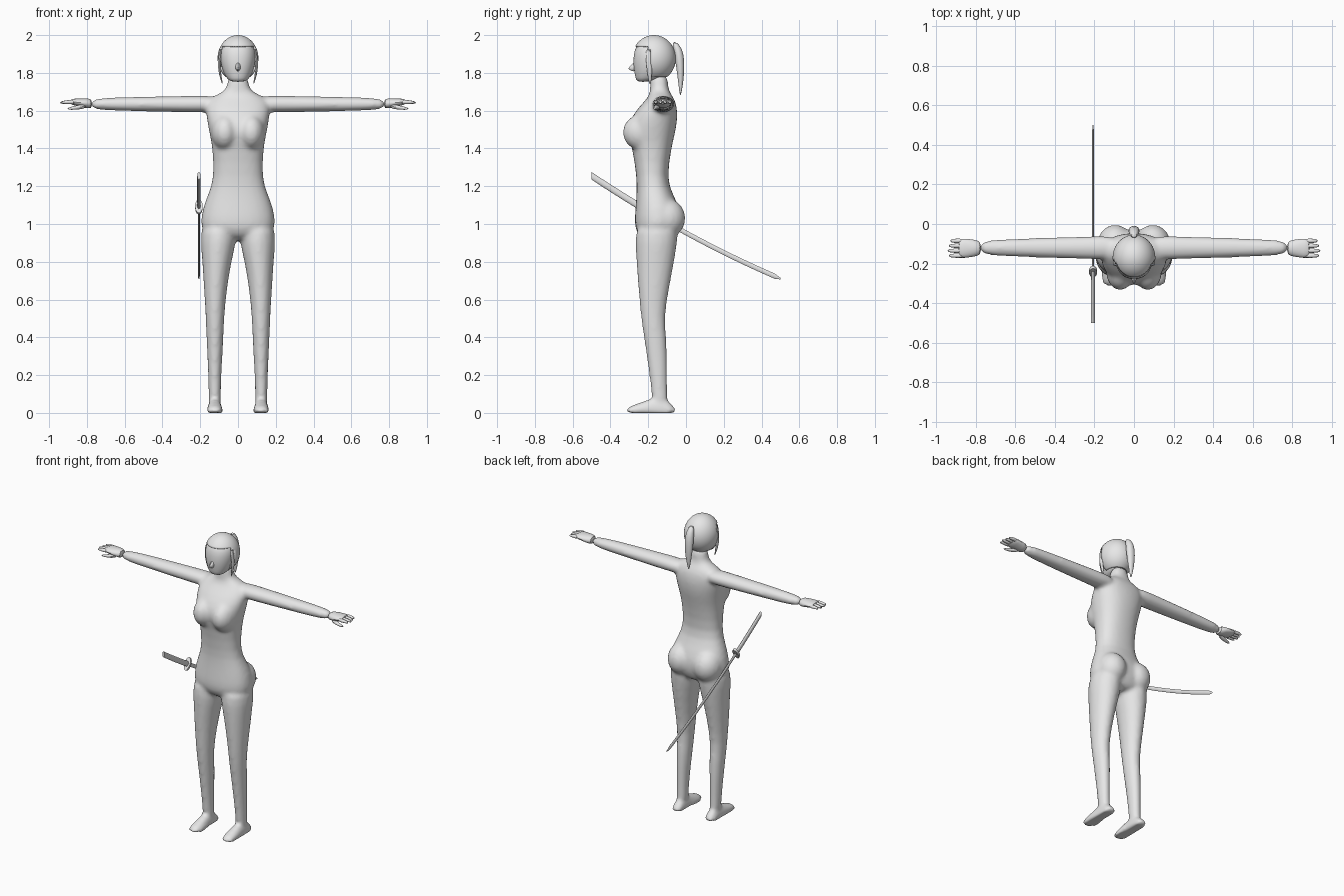
import bpy, bmesh, math
from mathutils import Matrix, Vector

cube = bpy.data.objects.get("Cube")
if cube:
    bpy.data.objects.remove(cube, do_unlink=True)

# One plain grey for everything
grey = bpy.data.materials.new("light_grey")
grey.use_nodes = True
grey.diffuse_color = (0.8, 0.8, 0.8, 1)
grey.node_tree.nodes["Principled BSDF"].inputs["Base Color"].default_value = (0.8, 0.8, 0.8, 1)


def loft(bm, axis, rings, sides=16, power=2.0):
    """Skin rings of (position on axis, centre a, centre b, radius a, radius b)."""
    a, b = [(1, 2), (0, 2), (0, 1)][axis]
    loops = []
    for pos, ca, cb, ra, rb in rings:
        loop = []
        for i in range(sides):
            t = math.tau * i / sides
            c, s = math.cos(t), math.sin(t)
            p = Vector()
            p[axis] = pos
            p[a] = ca + ra * math.copysign(abs(c) ** (2 / power), c)
            p[b] = cb + rb * math.copysign(abs(s) ** (2 / power), s)
            p.z = max(p.z, 0)
            loop.append(bm.verts.new(p))
        loops.append(loop)
    for lo, hi in zip(loops, loops[1:]):
        for i in range(sides):
            j = (i + 1) % sides
            bm.faces.new((lo[i], lo[j], hi[j], hi[i]))
    bm.faces.new(loops[0])
    bm.faces.new(loops[-1])


def upright(rows, x=0):
    """Turn (z, x offset, half width, front y, back y) rows into loft rings."""
    return [(z, x + cx, (f + k) / 2, w, (k - f) / 2) for z, cx, w, f, k in rows]


def ellipsoid(bm, centre, radii, segs=24):
    m = Matrix.Translation(centre) @ Matrix.Diagonal((*radii, 1))
    bmesh.ops.create_uvsphere(bm, u_segments=segs, v_segments=segs, radius=1, matrix=m)


def finish(bm, name, subdivide=0, angle=50):
    bmesh.ops.recalc_face_normals(bm, faces=bm.faces)
    me = bpy.data.meshes.new(name)
    bm.to_mesh(me)
    bm.free()
    me.materials.append(grey)
    ob = bpy.data.objects.new(name, me)
    bpy.context.collection.objects.link(ob)
    bpy.ops.object.select_all(action='DESELECT')
    ob.select_set(True)
    bpy.context.view_layer.objects.active = ob
    bpy.ops.object.shade_smooth_by_angle(angle=math.radians(angle))
    if subdivide:
        ob.modifiers.new("subdivide", 'SUBSURF').levels = subdivide
        ob.modifiers["subdivide"].render_levels = subdivide
    return ob


# Body: torso, legs, feet and arms fused into one skin
body = bmesh.new()
torso = [
    (0.91, 0, 0.09, -0.22, -0.07), (0.95, 0, 0.185, -0.26, -0.045),
    (1.0, 0, 0.2, -0.275, -0.025), (1.08, 0, 0.19, -0.268, -0.03),
    (1.16, 0, 0.158, -0.262, -0.07), (1.24, 0, 0.127, -0.26, -0.103),
    (1.41, 0, 0.136, -0.285, -0.075), (1.47, 0, 0.15, -0.312, -0.06),
    (1.54, 0, 0.163, -0.308, -0.045), (1.62, 0, 0.176, -0.25, -0.045),
    (1.67, 0, 0.15, -0.2, -0.065), (1.695, 0, 0.085, -0.192, -0.085),
    (1.72, 0, 0.056, -0.19, -0.095), (1.8, 0, 0.054, -0.19, -0.095)]
loft(body, 2, upright(torso), 24, 2.3)
leg = [
    (1.02, 0.1, 0.098, -0.268, -0.03), (0.9, 0.104, 0.096, -0.27, -0.045),
    (0.8, 0.112, 0.078, -0.265, -0.06), (0.65, 0.12, 0.061, -0.253, -0.09),
    (0.5, 0.122, 0.049, -0.24, -0.115), (0.39, 0.122, 0.046, -0.222, -0.1),
    (0.2, 0.123, 0.035, -0.195, -0.098), (0.09, 0.123, 0.033, -0.182, -0.098),
    (0.04, 0.123, 0.035, -0.18, -0.09)]
foot = [
    (-0.053, 0.026, 0.02), (-0.075, 0.036, 0.045), (-0.11, 0.037, 0.08),
    (-0.17, 0.038, 0.085), (-0.23, 0.045, 0.06), (-0.29, 0.045, 0.04),
    (-0.317, 0.028, 0.022)]
arm = [
    (0.08, 0.06, 0.04), (0.17, 0.062, 0.046), (0.3, 0.056, 0.044),
    (0.5, 0.051, 0.04), (0.65, 0.044, 0.036), (0.79, 0.037, 0.03)]
for s in (1, -1):
    loft(body, 2, [(z, s * x, (f + k) / 2, w, (k - f) / 2) for z, x, w, f, k in leg])
    loft(body, 1, [(y, s * 0.123, 0, w, h) for y, w, h in foot], power=2.3)
    loft(body, 0, [(s * x, -0.12, 1.635, w, h) for x, w, h in arm])
    ellipsoid(body, (s * 0.07, -0.235, 1.485), (0.072, 0.1, 0.095))
    ellipsoid(body, (s * 0.095, -0.105, 1.03), (0.092, 0.102, 0.105))
ob = finish(body, "body", 1)
remesh = ob.modifiers.new("fuse", 'REMESH')
remesh.mode = 'VOXEL'
remesh.voxel_size = 0.012
remesh.use_smooth_shade = True
soften = ob.modifiers.new("soften", 'SMOOTH')
soften.factor = 0.5
soften.iterations = 6

# Hands: palm, four fingers and a thumb
for s, side in ((1, "left"), (-1, "right")):
    bm = bmesh.new()
    palm = [(0.77, 0.036, 0.029), (0.81, 0.045, 0.026),
            (0.86, 0.052, 0.02), (0.89, 0.045, 0.014)]
    loft(bm, 0, [(s * x, -0.122, 1.636 + (x - 0.77) * 0.1, w, h) for x, w, h in palm], 12)
    for i in range(4):
        y = -0.16 + i * 0.025
        tip = 0.945 - 0.008 * abs(i - 1)
        loft(bm, 0, [(s * 0.86, y, 1.645, 0.014, 0.014), (s * 0.91, y, 1.646, 0.012, 0.011),
                     (s * tip, y, 1.642, 0.007, 0.006)], 8)
    loft(bm, 0, [(s * 0.8, -0.145, 1.625, 0.018, 0.015), (s * 0.86, -0.162, 1.615, 0.013, 0.012),
                 (s * 0.905, -0.166, 1.61, 0.006, 0.006)], 8)
    finish(bm, side + "_hand", 1)

# Head with a small nose
bm = bmesh.new()
head = [
    (1.752, 0, 0.04, -0.258, -0.2), (1.772, 0, 0.06, -0.268, -0.13),
    (1.8, 0, 0.077, -0.273, -0.1), (1.84, 0, 0.09, -0.28, -0.075),
    (1.89, 0, 0.097, -0.279, -0.068), (1.94, 0, 0.09, -0.268, -0.075),
    (1.98, 0, 0.05, -0.23, -0.11)]
loft(bm, 2, upright(head), 24, 2.2)
loft(bm, 1, [(-0.265, 0, 1.835, 0.02, 0.035), (-0.285, 0, 1.828, 0.012, 0.02),
             (-0.306, 0, 1.823, 0.003, 0.004)], 8)
finish(bm, "head", 1)

# Hair cap, open around the face
bm = bmesh.new()
ellipsoid(bm, (0, -0.17, 1.877), (0.108, 0.116, 0.123), 40)


def is_open(f):
    c = f.calc_center_median()
    return c.z < 1.778 or (c.y < -0.195 and c.z < 1.94)


bmesh.ops.delete(bm, geom=[f for f in bm.faces if is_open(f)], context='FACES')
cap = finish(bm, "hair_cap")
cap.modifiers.new("thickness", 'SOLIDIFY').thickness = 0.01

# Side locks
for s, side in ((1, "left"), (-1, "right")):
    bm = bmesh.new()
    loft(bm, 2, [(1.93, s * 0.088, -0.2, 0.008, 0.016), (1.86, s * 0.102, -0.197, 0.008, 0.016),
                 (1.79, s * 0.096, -0.192, 0.007, 0.014), (1.735, s * 0.08, -0.19, 0.002, 0.003)], 8)
    finish(bm, side + "_hair_lock", 1)

# Ponytail
bm = bmesh.new()
loft(bm, 2, [(1.965, 0, -0.062, 0.014, 0.012), (1.93, 0, -0.044, 0.024, 0.024),
             (1.88, 0, -0.034, 0.031, 0.026), (1.8, 0, -0.028, 0.026, 0.02),
             (1.73, 0, -0.028, 0.015, 0.011), (1.68, 0, -0.03, 0.003, 0.003)], 12)
finish(bm, "ponytail", 1)


# Curved sword hung at the right hip
def sword_z(y):
    return 0.953 - 0.544 * y + 0.12 * y * y


def sword_part(name, start, end, steps, w, h, sides, taper):
    bm = bmesh.new()
    rings = []
    for i in range(steps + 1):
        y = start + (end - start) * i / steps
        k = taper if i == steps else 1
        rings.append((y, -0.207, sword_z(y), w * k, h * k))
    loft(bm, 1, rings, sides)
    finish(bm, name)


sword_part("sword_handle", -0.5, -0.24, 6, 0.009, 0.02, 12, 1)
sword_part("sword_blade", -0.24, 0.5, 24, 0.005, 0.014, 8, 0.3)
bm = bmesh.new()
tilt = Matrix.Rotation(math.radians(90 - 31), 4, 'X')
place = Matrix.Translation((-0.207, -0.24, sword_z(-0.24)))
bmesh.ops.create_cone(bm, cap_ends=True, segments=20, radius1=1, radius2=1, depth=1,
                      matrix=place @ tilt @ Matrix.Diagonal((0.02, 0.042, 0.016, 1)))
finish(bm, "sword_guard")
